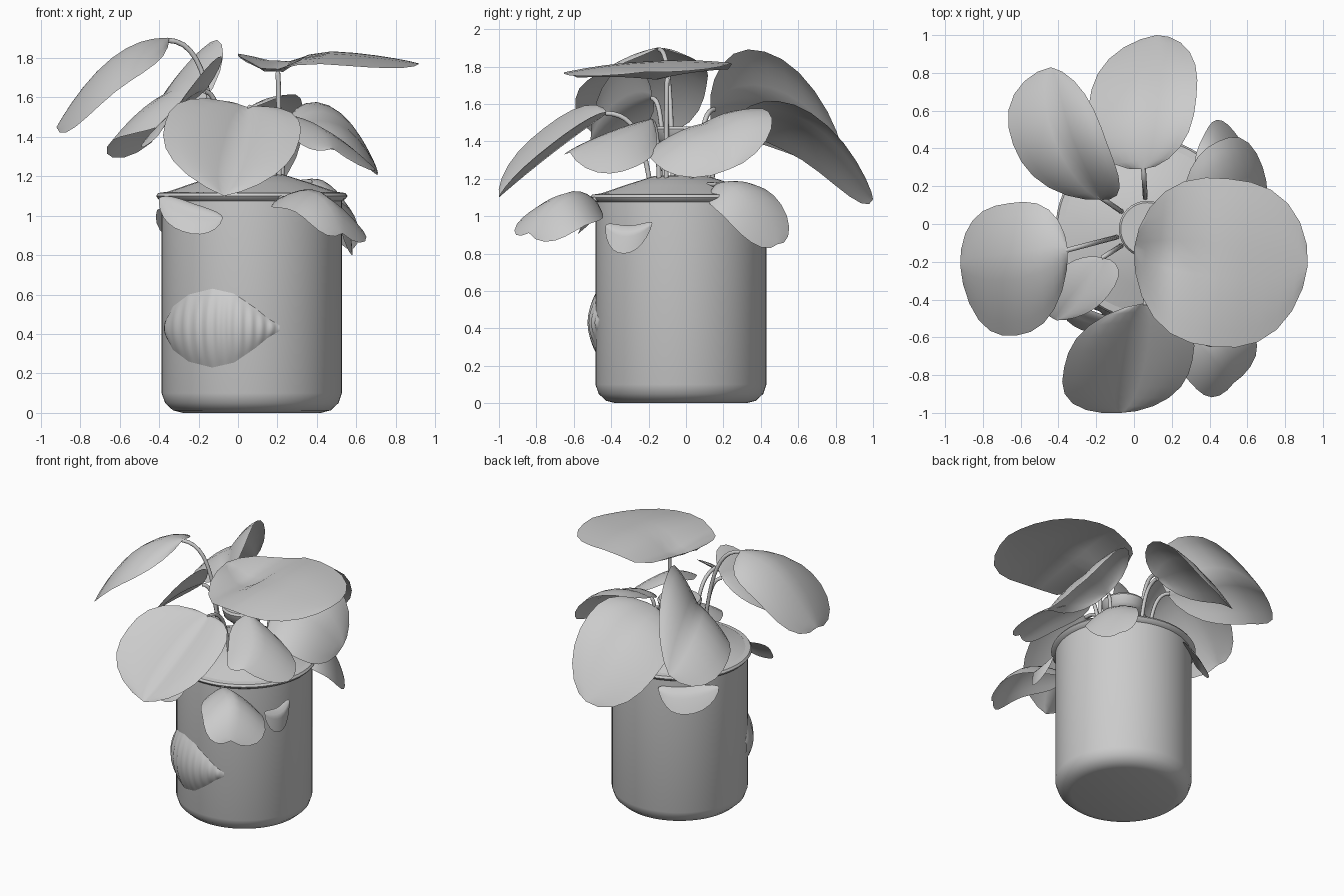
import bpy, bmesh, math
from mathutils import Vector

if "Cube" in bpy.data.objects:
    bpy.data.objects.remove(bpy.data.objects["Cube"])

CX, CY = 0.07, -0.027   # pot axis


def finish(name, bm, angle=40):
    bmesh.ops.remove_doubles(bm, verts=bm.verts, dist=0.0005)
    me = bpy.data.meshes.new(name)
    bm.to_mesh(me)
    bm.free()
    ob = bpy.data.objects.new(name, me)
    bpy.context.collection.objects.link(ob)
    bpy.ops.object.select_all(action='DESELECT')
    ob.select_set(True)
    bpy.context.view_layer.objects.active = ob
    bpy.ops.object.shade_smooth_by_angle(angle=math.radians(angle))
    return ob


def grid(name, point, nu, nv, angle=40):
    """Skin a surface given as a function of two row / column counters."""
    bm = bmesh.new()
    rows = [[bm.verts.new(point(i, j)) for j in range(nv + 1)] for i in range(nu + 1)]
    for i in range(nu):
        for j in range(nv):
            bm.faces.new((rows[i][j], rows[i + 1][j], rows[i + 1][j + 1], rows[i][j + 1]))
    return finish(name, bm, angle)


def lathe(name, profile, sides=64):
    def point(i, j):
        a = 2 * math.pi * i / sides
        r, z = profile[j]
        return CX + r * math.cos(a), CY + r * math.sin(a), z
    return grid(name, point, sides, len(profile) - 1)


def leaf(name, base, mid, tip, left, right, bow=0.05, dip=0.0):
    """Leaf through five points: both rib ends, rib middle and the two widest edge points."""
    b, m, t, l, r = map(Vector, (base, mid, tip, left, right))
    ctrl = 2 * m - (b + t) / 2

    def point(i, j):
        u = (1 - math.cos(math.pi * i / 12)) / 2
        s = (j - 5) / 5
        rib = b * (1 - u) ** 2 + ctrl * 2 * u * (1 - u) + t * u * u
        w = max(0, 1 - abs(2 * u - 1) ** 2.6) ** 0.55
        side = (l if s < 0 else r) - m
        p = rib + side * (w * abs(s))
        p.z += bow * w * 2 * (abs(s) - s * s)
        p.z -= dip * (1 - 0.6 * abs(s)) * math.exp(-((u - 0.2) / 0.15) ** 2)
        return p
    return grid(name, point, 12, 10, 60)


def stem(name, foot, top, lean=0.7):
    cu = bpy.data.curves.new(name, 'CURVE')
    cu.dimensions = '3D'
    cu.bevel_depth = 0.013
    cu.bevel_resolution = 2
    cu.use_fill_caps = True
    sp = cu.splines.new('BEZIER')
    sp.bezier_points.add(1)
    f, t = Vector(foot), Vector(top)
    bend = Vector((f.x * lean + t.x * (1 - lean), f.y * lean + t.y * (1 - lean), t.z))
    for bp, co, h0, h1 in ((sp.bezier_points[0], f, f, f.lerp(bend, 0.6)),
                           (sp.bezier_points[1], t, bend, t)):
        bp.handle_left_type = bp.handle_right_type = 'FREE'
        bp.co, bp.handle_left, bp.handle_right = co, h0, h1
    ob = bpy.data.objects.new(name, cu)
    bpy.context.collection.objects.link(ob)


# Pot with rounded foot and thin rim
lathe("pot", [(0, 0), (0.35, 0), (0.40, 0.013), (0.44, 0.05), (0.457, 0.10), (0.457, 1.075),
              (0.475, 1.085), (0.485, 1.10), (0.475, 1.115), (0.44, 1.12)])

# Mounded soil
lathe("soil", [(0.46, 1.11), (0.30, 1.165), (0.14, 1.215), (0, 1.22)], 24)

# Little cup above the soil, between the stems
lathe("centre_cup", [(0, 1.37), (0.10, 1.38), (0.135, 1.41), (0.15, 1.465), (0.14, 1.48), (0, 1.48)], 32)

# Ribbed shell relief on the pot front
SHELL = [(-0.365, 0.045), (-0.33, 0.11), (-0.25, 0.17), (-0.13, 0.20), (-0.02, 0.175),
         (0.09, 0.10), (0.15, 0.05), (0.21, 0.015)]


def shell_point(i, j):
    x = -0.365 + 0.575 * i / 66
    for (x0, h0), (x1, h1) in zip(SHELL, SHELL[1:]):
        if x <= x1 + 1e-6:
            h = h0 + (h1 - h0) * (x - x0) / (x1 - x0)
            break
    v = j / 8 - 1
    swell = 0.055 * (h / 0.2) * (1 - v * v)
    rib = 0.004 * math.sin(2 * math.pi * i / 6) * (1 - v * v)
    d = x - CX
    y = CY - math.sqrt(max(0.457 ** 2 - d * d, 0))
    n = Vector((d * 0.5, y - CY, 0)).normalized()
    return Vector((x, y, 0.43 + h * v)) + n * (swell + rib)


grid("shell_relief", shell_point, 66, 16, 60)

# Large upper leaves
leaf("leaf_right_top", (0.0, -0.13, 1.83), (0.46, -0.19, 1.83), (0.92, -0.22, 1.77),
     (0.50, 0.24, 1.82), (0.42, -0.65, 1.77), 0.02, 0.12)
leaf("leaf_back", (0.05, 0.29, 1.54), (0.08, 0.66, 1.47), (0.12, 1.0, 1.09),
     (-0.24, 0.62, 1.30), (0.33, 0.67, 1.55), 0.04)
leaf("leaf_back_left", (-0.18, 0.13, 1.57), (-0.37, 0.46, 1.62), (-0.44, 0.83, 1.37),
     (-0.64, 0.42, 1.38), (-0.14, 0.42, 1.88))
leaf("leaf_left", (-0.35, -0.14, 1.90), (-0.64, -0.22, 1.80), (-0.92, -0.22, 1.45),
     (-0.62, -0.59, 1.63), (-0.66, 0.11, 1.70))
leaf("leaf_front", (0.05, -0.42, 1.55), (0.0, -0.72, 1.33), (-0.07, -1.0, 1.10),
     (-0.37, -0.76, 1.47), (0.31, -0.72, 1.38))
leaf("leaf_right", (0.26, 0.03, 1.45), (0.50, 0.15, 1.48), (0.70, 0.23, 1.25),
     (0.45, 0.44, 1.56), (0.56, -0.19, 1.31))

# Middle leaves
leaf("leaf_front_left", (-0.16, -0.18, 1.64), (-0.28, -0.36, 1.57), (-0.41, -0.51, 1.40),
     (-0.44, -0.30, 1.42), (-0.13, -0.37, 1.78), 0.02)
leaf("leaf_front_right", (0.22, -0.18, 1.52), (0.42, -0.37, 1.45), (0.48, -0.62, 1.34),
     (0.67, -0.28, 1.26), (0.27, -0.50, 1.40), 0.03)

# Low leaves hanging over the rim
leaf("low_leaf_front_right", (0.20, -0.48, 1.08), (0.42, -0.65, 1.12), (0.53, -0.84, 0.91),
     (0.60, -0.54, 0.95), (0.29, -0.83, 1.02), 0.03)
leaf("low_leaf_back_right", (0.36, 0.16, 1.17), (0.48, 0.32, 1.13), (0.53, 0.49, 0.85),
     (0.37, 0.47, 1.11), (0.59, 0.20, 1.00), 0.03)
leaf("low_leaf_right", (0.52, -0.43, 0.95), (0.57, -0.31, 0.91), (0.55, -0.18, 0.96),
     (0.53, -0.30, 0.95), (0.58, -0.33, 0.80), 0.01)
leaf("low_leaf_front_left", (-0.40, -0.40, 1.09), (-0.26, -0.50, 1.02), (-0.08, -0.53, 0.98),
     (-0.22, -0.46, 1.06), (-0.28, -0.56, 0.92), 0.02)
leaf("low_leaf_back_left", (-0.08, 0.44, 1.02), (-0.24, 0.38, 0.99), (-0.41, 0.20, 1.03),
     (-0.20, 0.34, 1.03), (-0.29, 0.42, 0.88), 0.01)

# Stems from soil to leaf bases
tops = [(0.20, -0.10, 1.73), (0.05, 0.30, 1.53), (-0.19, 0.15, 1.57), (-0.36, -0.14, 1.89),
        (0.06, -0.43, 1.55), (0.26, 0.04, 1.45), (-0.17, -0.18, 1.63), (0.23, -0.19, 1.51),
        (0.22, -0.50, 1.09), (0.37, 0.17, 1.17)]
for k, top in enumerate(tops):
    out = Vector((top[0] - CX, top[1] - CY, 0)).normalized() * 0.16
    stem(f"stem_{k + 1}", (CX + out.x, CY + out.y, 1.15), top)

# Short stalk carrying the cup
lathe("cup_stalk", [(0.02, 1.20), (0.02, 1.38)], 12)
